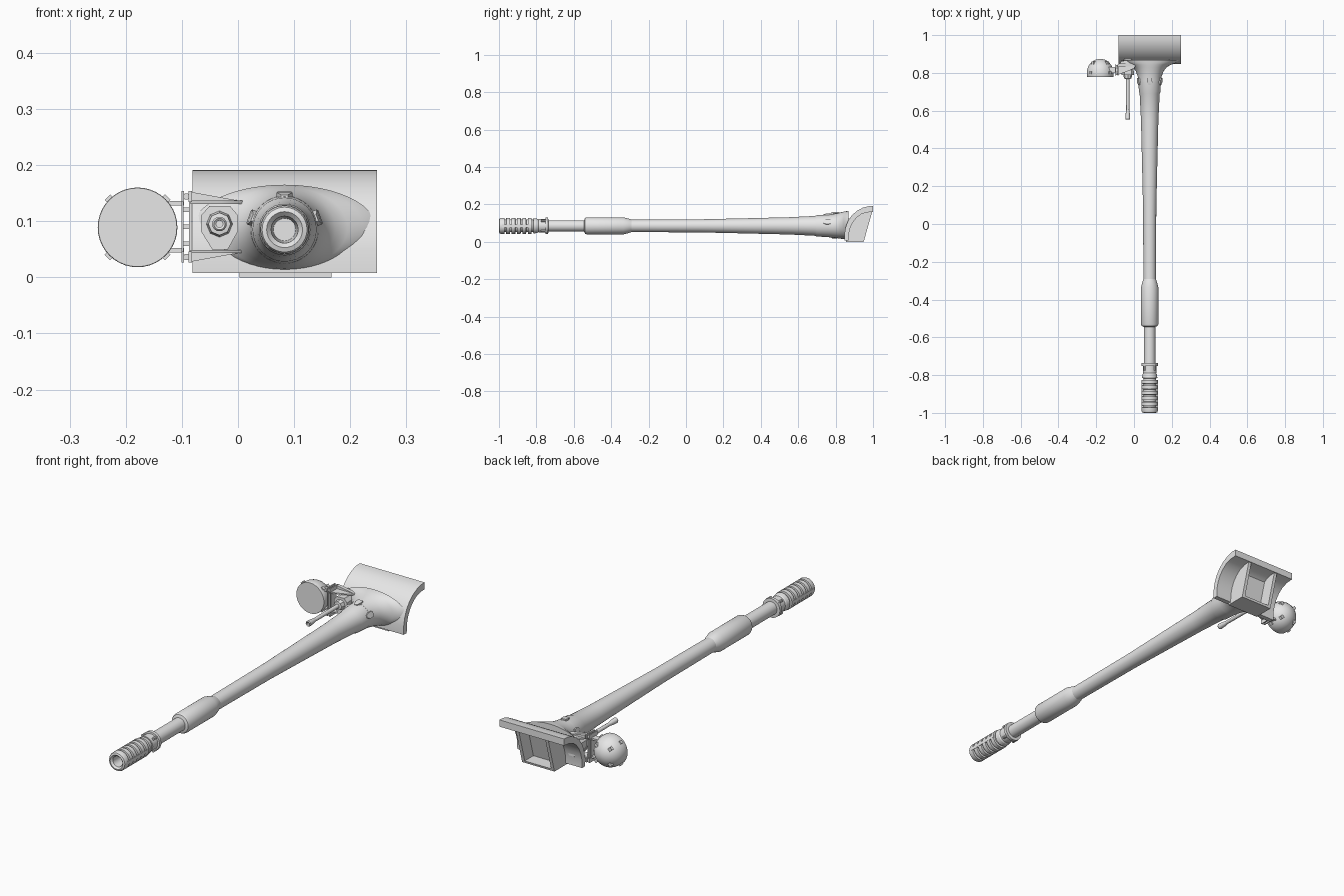
import bpy, bmesh, math
from mathutils import Vector, Matrix

steel = bpy.data.materials.new("grey_steel")
steel.diffuse_color = (0.8, 0.8, 0.8, 1)
AX, AZ = 0.083, 0.085          # barrel axis


def finish(name, bm, angle=35):
    bmesh.ops.remove_doubles(bm, verts=bm.verts, dist=1e-5)
    bmesh.ops.recalc_face_normals(bm, faces=bm.faces)
    me = bpy.data.meshes.new(name)
    bm.to_mesh(me)
    bm.free()
    ob = bpy.data.objects.new(name, me)
    bpy.context.collection.objects.link(ob)
    me.materials.append(steel)
    bpy.ops.object.select_all(action='DESELECT')
    ob.select_set(True)
    bpy.context.view_layer.objects.active = ob
    bpy.ops.object.shade_smooth_by_angle(angle=math.radians(angle))
    return ob


def loft(name, rings, caps=True, angle=35):
    bm = bmesh.new()
    vs = [[bm.verts.new(p) for p in r] for r in rings]
    n = len(vs[0])
    for a, b in zip(vs, vs[1:]):
        for i in range(n):
            j = (i + 1) % n
            bm.faces.new((a[i], a[j], b[j], b[i]))
    if caps:
        bm.faces.new(vs[0])
        bm.faces.new(vs[-1])
    return finish(name, bm, angle)


def ring(y, w, h, x=AX, z=AZ, n=32):
    return [(x + w * math.cos(2 * math.pi * i / n), y,
             z + h * math.sin(2 * math.pi * i / n)) for i in range(n)]


def lathe(name, prof, x=AX, z=AZ, n=32, angle=30):
    return loft(name, [ring(y, r, r, x, z, n) for y, r in prof], True, angle)


def prism(name, pts, axis, lo, hi):
    """Extrude a 2D outline along axis: x takes (y,z), y takes (x,z), z takes (x,y)."""
    i = "xyz".index(axis)
    rings = []
    for t in (lo, hi):
        r = []
        for p in pts:
            q = list(p)
            q.insert(i, t)
            r.append(q)
        rings.append(r)
    return loft(name, rings)


def box(name, x0, x1, y0, y1, z0, z1):
    return prism(name, [(x0, y0), (x1, y0), (x1, y1), (x0, y1)], "z", z0, z1)


# Gun tube with stepped collar at the root
lathe("gun_barrel", [(-0.80, 0.030), (-0.53, 0.030), (-0.31, 0.033), (0.08, 0.035),
                     (0.3, 0.040), (0.55, 0.046), (0.69, 0.053), (0.70, 0.057), (0.80, 0.062)])
# Fume extractor sleeve
lathe("fume_extractor", [(-0.545, 0.029), (-0.54, 0.042), (-0.53, 0.046), (-0.335, 0.046),
                         (-0.305, 0.038), (-0.285, 0.031)])

# Muzzle brake: ribs and grooves, then open bore
brake = [(-0.90, 0.020), (-0.992, 0.024), (-1.0, 0.032), (-0.997, 0.040), (-0.99, 0.043)]
for k in range(6):
    y = -0.99 + k * 0.029
    brake += [(y, 0.043), (y + 0.019, 0.043), (y + 0.020, 0.034), (y + 0.028, 0.034)]
brake += [(-0.815, 0.041), (-0.795, 0.038), (-0.785, 0.030)]
lathe("muzzle_brake", brake)
for s in (-1, 1):
    box("brake_spine", AX + s * 0.037 - 0.006, AX + s * 0.037 + 0.006,
        -0.985, -0.83, AZ - 0.008, AZ + 0.008)
# Locking collar behind the brake
lathe("brake_collar", [(-0.79, 0.030), (-0.788, 0.036), (-0.752, 0.036), (-0.751, 0.044),
                       (-0.737, 0.044), (-0.736, 0.030)], n=24)
for k in range(4):
    a = math.pi / 4 + k * math.pi / 2
    lathe("collar_lug", [(-0.775, 0.006), (-0.745, 0.006)],
          AX + 0.039 * math.cos(a), AZ + 0.039 * math.sin(a), 8)

# Mantlet: curved shield with open back
outer = [(1.0, 0.191), (0.975, 0.190), (0.945, 0.182), (0.915, 0.166), (0.888, 0.143),
         (0.868, 0.115), (0.855, 0.083), (0.848, 0.048), (0.848, 0.008)]
inner = [(0.870, 0.008), (0.871, 0.045), (0.879, 0.077), (0.892, 0.104), (0.911, 0.128),
         (0.936, 0.147), (0.965, 0.157), (1.0, 0.160)]
prism("mantlet_shield", outer + inner, "x", -0.081, 0.248)
# Flared neck blending the tube into the shield
neck = [(0.755, 0.060, 0.060, 0.085), (0.78, 0.063, 0.062, 0.085), (0.81, 0.074, 0.067, 0.086),
        (0.83, 0.090, 0.071, 0.087), (0.843, 0.112, 0.073, 0.088),
        (0.853, 0.140, 0.075, 0.088), (0.868, 0.162, 0.075, 0.090)]
loft("mantlet_neck", [ring(y, w, h, AX, z, 48) for y, w, h, z in neck], True, 50)
# Inner cradle webs, floor and sloped pit wall
web = [(0.996, 0.162), (0.95, 0.0), (0.86, 0.004)] + inner[:-1]
for x in (0.003, 0.152):
    prism("cradle_web", web, "x", x, x + 0.015)
prism("cradle_floor", [(0.855, 0.0), (0.95, 0.0), (0.953, 0.010), (0.855, 0.010)],
      "x", 0.003, 0.167)
prism("cradle_wall", [(0.865, 0.01), (0.89, 0.01), (0.93, 0.15), (0.91, 0.14)],
      "x", 0.018, 0.152)

# Lifting wedges around the neck
for a in (90, 20, 160):
    m = math.radians(a)
    c, s = math.cos(m), math.sin(m)
    rings = []
    for y, w, r in ((0.735, 0.006, 0.062), (0.75, 0.014, 0.066), (0.772, 0.012, 0.068)):
        rings.append([(AX + c * q - s * t, y, AZ + s * q + c * t)
                      for q, t in ((0.05, -w), (0.05, w), (r, w), (r, -w))])
    loft("neck_wedge", rings)

# Coaxial machine gun with mount plate
GX, GZ = -0.033, 0.095
lathe("coax_barrel", [(0.57, 0.008), (0.85, 0.010)], GX, GZ, 16)
lathe("coax_muzzle", [(0.60, 0.006), (0.556, 0.006), (0.553, 0.010), (0.557, 0.013),
                      (0.585, 0.011), (0.605, 0.008)], GX, GZ, 16)
lathe("coax_socket", [(0.768, 0.010), (0.77, 0.020), (0.785, 0.022), (0.80, 0.026),
                      (0.86, 0.026)], GX, GZ, 8)
plate = [(-0.051, 0.127), (-0.014, 0.127), (0.0, 0.110), (0.0, 0.082), (-0.018, 0.050),
         (-0.046, 0.050), (-0.066, 0.082), (-0.066, 0.110)]
prism("coax_plate", plate, "y", 0.790, 0.810)
prism("coax_housing", [(x * 0.9 - 0.003, z * 0.95 + 0.004) for x, z in plate], "y", 0.81, 0.875)

# Bracket arms joining the shield to the lamp hinge
arm = [(-0.085, 0.79), (-0.085, 0.84), (-0.065, 0.862), (-0.035, 0.868), (0.025, 0.86),
       (0.0, 0.825), (-0.03, 0.81)]
for s in (-1, 1):
    zc = 0.090 + s * 0.044
    prism("bracket_arm", arm, "z", zc - 0.003, zc + 0.003)
    prism("bracket_gusset", [(-0.083, zc), (-0.083, zc + s * 0.018), (0.0, zc + s * 0.003),
                             (0.0, zc)], "y", 0.835, 0.850)
    # Hinge ears and bolts
    zh = 0.090 + s * 0.054
    box("hinge_ear", -0.101, -0.096, 0.785, 0.845, zh - 0.010, zh + 0.010)
    box("hinge_ear", -0.088, -0.082, 0.785, 0.845, zh - 0.010, zh + 0.010)
    for y in (0.795, 0.835):
        lathe("hinge_bolt", [(y - 0.006, 0.006), (y + 0.006, 0.006)], -0.092, zh, 6)
    box("lamp_arm", -0.135, -0.096, 0.80, 0.83, 0.090 + s * 0.042 - 0.004, 0.090 + s * 0.042 + 0.004)
box("hinge_post", -0.101, -0.097, 0.795, 0.835, 0.035, 0.145)
box("hinge_post", -0.087, -0.083, 0.795, 0.835, 0.035, 0.145)
for z in (0.06, 0.09, 0.12):
    box("hinge_spacer", -0.098, -0.086, 0.808, 0.822, z - 0.004, z + 0.004)

# Searchlight: flat glass front, domed back
LX, LZ, R = -0.179, 0.089, 0.071
lamp = [(0.779, R - 0.001), (0.781, R), (0.800, R)]
lamp += [(0.800 + 0.074 * math.sin(math.radians(a)), R * math.cos(math.radians(a)))
         for a in (12, 24, 36, 48, 60, 70, 80, 87)]
lathe("searchlight", lamp, LX, LZ, 40)


def lug(a, y, r):
    """Small square clamp block on the lamp at polar angle a."""
    bm = bmesh.new()
    bmesh.ops.create_cube(bm, size=1)
    bmesh.ops.transform(bm, verts=bm.verts, matrix=Matrix.Translation(
        (LX + r * math.cos(a), y, LZ + r * math.sin(a)))
        @ Matrix.Rotation(-a, 4, 'Y') @ Matrix.Diagonal((0.016, 0.014, 0.014, 1)))
    finish("lamp_lug", bm)


for k in range(4):
    lug(math.pi / 4 + k * math.pi / 2, 0.80, 0.068)
    lug(math.pi / 4 + k * math.pi / 2, 0.852, 0.050)
